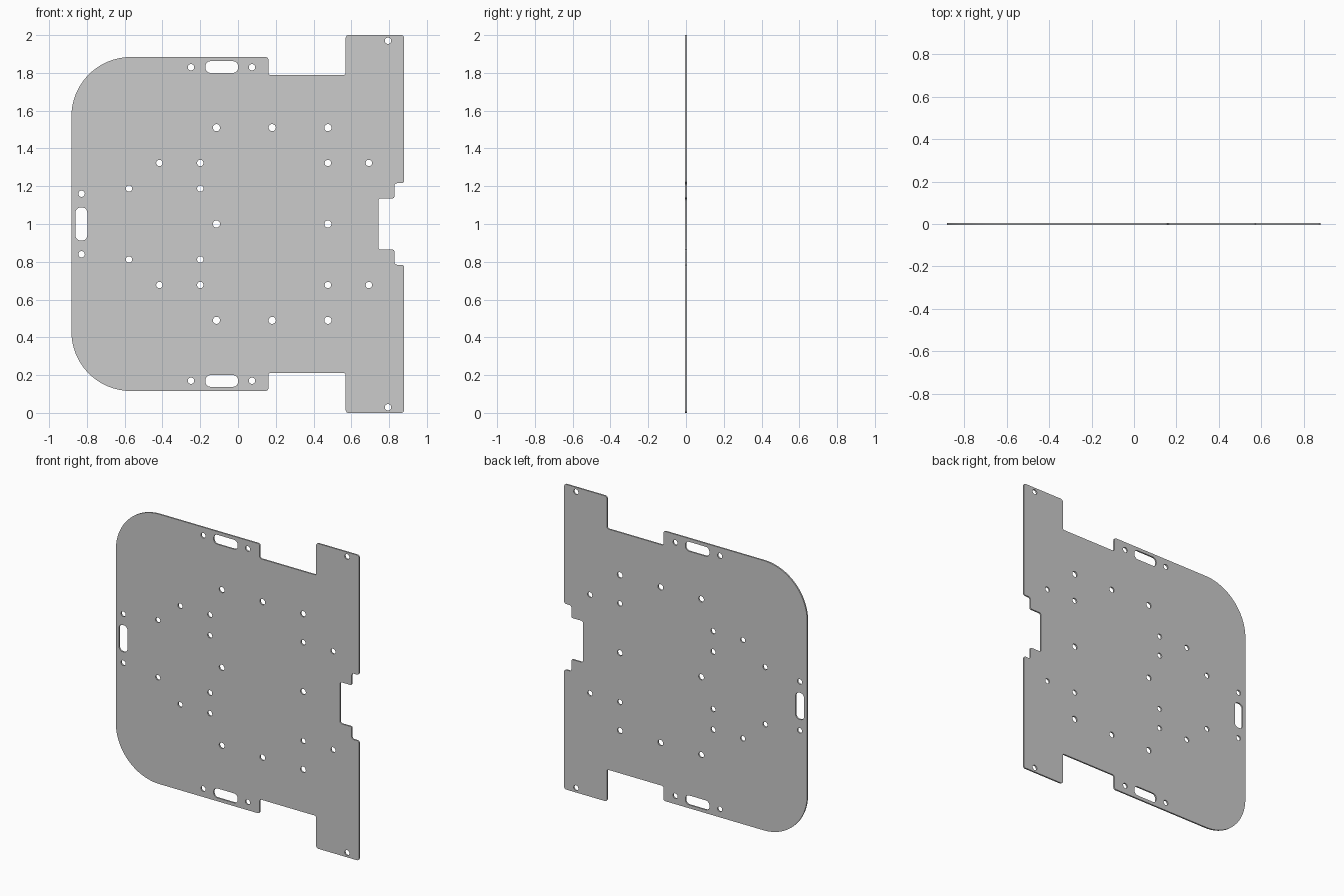
import bpy, bmesh, math
from mathutils import Vector

if "Cube" in bpy.data.objects:
    bpy.data.objects.remove(bpy.data.objects["Cube"])

THICK = 0.01
curve = bpy.data.curves.new("chassis_plate", 'CURVE')
curve.dimensions = '2D'
curve.fill_mode = 'BOTH'
curve.extrude = THICK / 2


def add_loop(points):
    """Closed polyline; loops inside the outline become openings."""
    s = curve.splines.new('POLY')
    s.points.add(len(points) - 1)
    for p, q in zip(s.points, points):
        p.co = (q[0], q[1], 0, 1)
    s.use_cyclic_u = True


def rounded(corners):
    """Fillet each (x, z, radius) corner of a polygon."""
    out = []
    n = len(corners)
    for i, (x, z, r) in enumerate(corners):
        c = Vector((x, z))
        a = (Vector(corners[i - 1][:2]) - c).normalized()
        b = (Vector(corners[(i + 1) % n][:2]) - c).normalized()
        centre = c + (a + b) * r          # all corners are right angles
        steps = 24 if r > 0.1 else 6
        for k in range(steps + 1):
            t = k / steps * math.pi / 2
            out.append(centre - b * r * math.cos(t) - a * r * math.sin(t))
    return out


def hole(x, z, r=0.017):
    add_loop([(x + r * math.cos(k * math.tau / 24), z + r * math.sin(k * math.tau / 24))
              for k in range(24)])


def slot(x, z, w, h, r=0.027):
    add_loop(rounded([(x + sx * w / 2, z + sz * h / 2, r)
                      for sx, sz in ((1, 1), (-1, 1), (-1, -1), (1, -1))]))


# Outline: upper half about the mid height, mirrored below
F = 0.015
upper = [(0.743, 0.136, F), (0.828, 0.136, F * 0.7), (0.828, 0.216, F), (0.88, 0.216, F),
         (0.88, 1.0, F), (0.57, 1.0, F), (0.57, 0.789, F * 0.7), (0.161, 0.789, F * 0.7),
         (0.161, 0.884, F), (-0.882, 0.884, 0.315)]
add_loop(rounded(upper + [(x, -z, r) for x, z, r in reversed(upper)]))

# Round holes and slots, mirrored about the mid height
holes = [(-0.249, 0.83), (0.074, 0.83), (0.794, 0.97), (-0.828, 0.16),
         (-0.114, 0.51, 0.019), (0.181, 0.51, 0.019), (0.476, 0.51, 0.019),
         (-0.416, 0.323), (-0.2, 0.323), (0.476, 0.323), (0.693, 0.323),
         (-0.577, 0.188), (-0.2, 0.188)]
for s in (1, -1):
    for x, z, *r in holes:
        hole(x, s * z, *r)
    slot(-0.086, s * 0.831, 0.174, 0.062)
for x in (-0.114, 0.476):
    hole(x, 0, 0.019)
slot(-0.829, 0, 0.062, 0.175)

# Stand the plate upright and turn it into a clean mesh
plate = bpy.data.objects.new("chassis_plate", curve)
bpy.context.collection.objects.link(plate)
plate.rotation_euler = (math.pi / 2, 0, 0)
plate.location.z = 1
bpy.context.view_layer.objects.active = plate
plate.select_set(True)
bpy.ops.object.convert(target='MESH')
plate = bpy.context.object
bm = bmesh.new()
bm.from_mesh(plate.data)
bmesh.ops.remove_doubles(bm, verts=bm.verts, dist=1e-5)
bmesh.ops.recalc_face_normals(bm, faces=bm.faces)
bm.to_mesh(plate.data)
bm.free()
bpy.ops.object.shade_smooth_by_angle(angle=math.radians(30))
